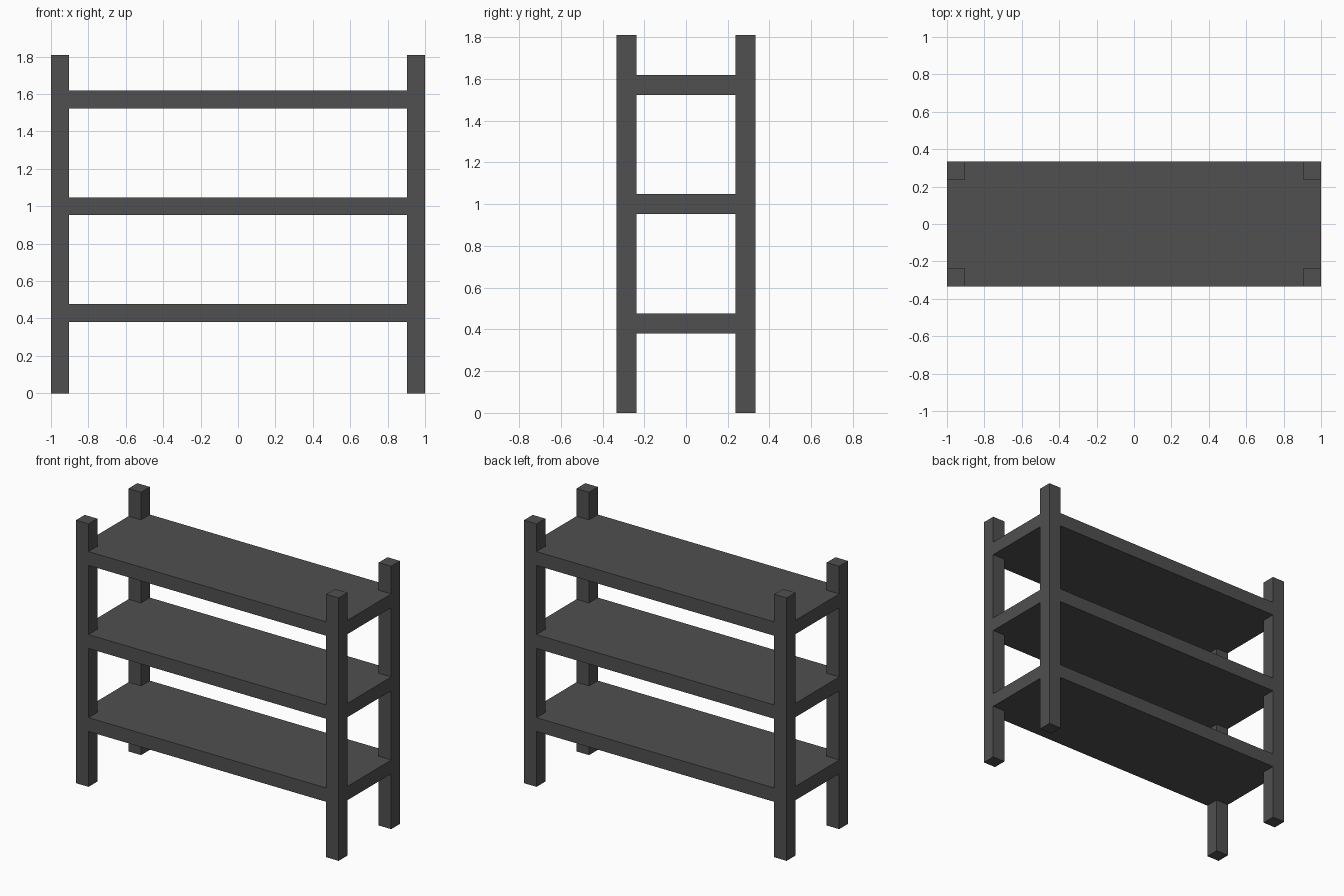
import bpy
import bmesh

cube = bpy.data.objects.get("Cube")
if cube:
    bpy.data.objects.remove(cube, do_unlink=True)

# Overall proportions
UNIT = 2 / 42
POST = 2 * UNIT
HALF_X, HALF_Y = 1.0, 7 * UNIT
HEIGHT = 38 * UNIT
THICK = 2 * UNIT

grey = bpy.data.materials.new("dark_grey")
grey.use_nodes = True
colour = (0.08, 0.08, 0.08, 1)
grey.diffuse_color = colour
bsdf = grey.node_tree.nodes["Principled BSDF"]
bsdf.inputs["Base Color"].default_value = colour
bsdf.inputs["Roughness"].default_value = 0.8


def extrude_outline(name, outline, bottom, height):
    """Raise a flat outline into a solid part."""
    bm = bmesh.new()
    face = bm.faces.new([bm.verts.new((x, y, bottom)) for x, y in outline])
    result = bmesh.ops.extrude_face_region(bm, geom=[face], use_keep_orig=True)
    top = [v for v in result["geom"] if isinstance(v, bmesh.types.BMVert)]
    bmesh.ops.translate(bm, verts=top, vec=(0, 0, height))
    bmesh.ops.recalc_face_normals(bm, faces=bm.faces)
    mesh = bpy.data.meshes.new(name)
    bm.to_mesh(mesh)
    bm.free()
    mesh.materials.append(grey)
    obj = bpy.data.objects.new(name, mesh)
    bpy.context.collection.objects.link(obj)
    return obj


# Four corner posts
for y_name, sy in (("front", -1), ("back", 1)):
    for x_name, sx in (("left", 1), ("right", -1)):
        x0, x1 = sx * (HALF_X - POST), sx * HALF_X
        y0, y1 = sy * (HALF_Y - POST), sy * HALF_Y
        extrude_outline(f"{y_name}_{x_name}_post",
                        [(x0, y0), (x1, y0), (x1, y1), (x0, y1)], 0, HEIGHT)

# Shelves, notched at each corner to fit flush around the posts
ix, iy = HALF_X - POST, HALF_Y - POST
corner = [(HALF_X, iy), (ix, iy), (ix, HALF_Y)]
notched = (corner
           + [(-x, y) for x, y in reversed(corner)]
           + [(-x, -y) for x, y in corner]
           + [(x, -y) for x, y in reversed(corner)])
for name, level in (("lower", 8), ("middle", 20), ("upper", 32)):
    extrude_outline(f"{name}_shelf", notched, level * UNIT, THICK)
